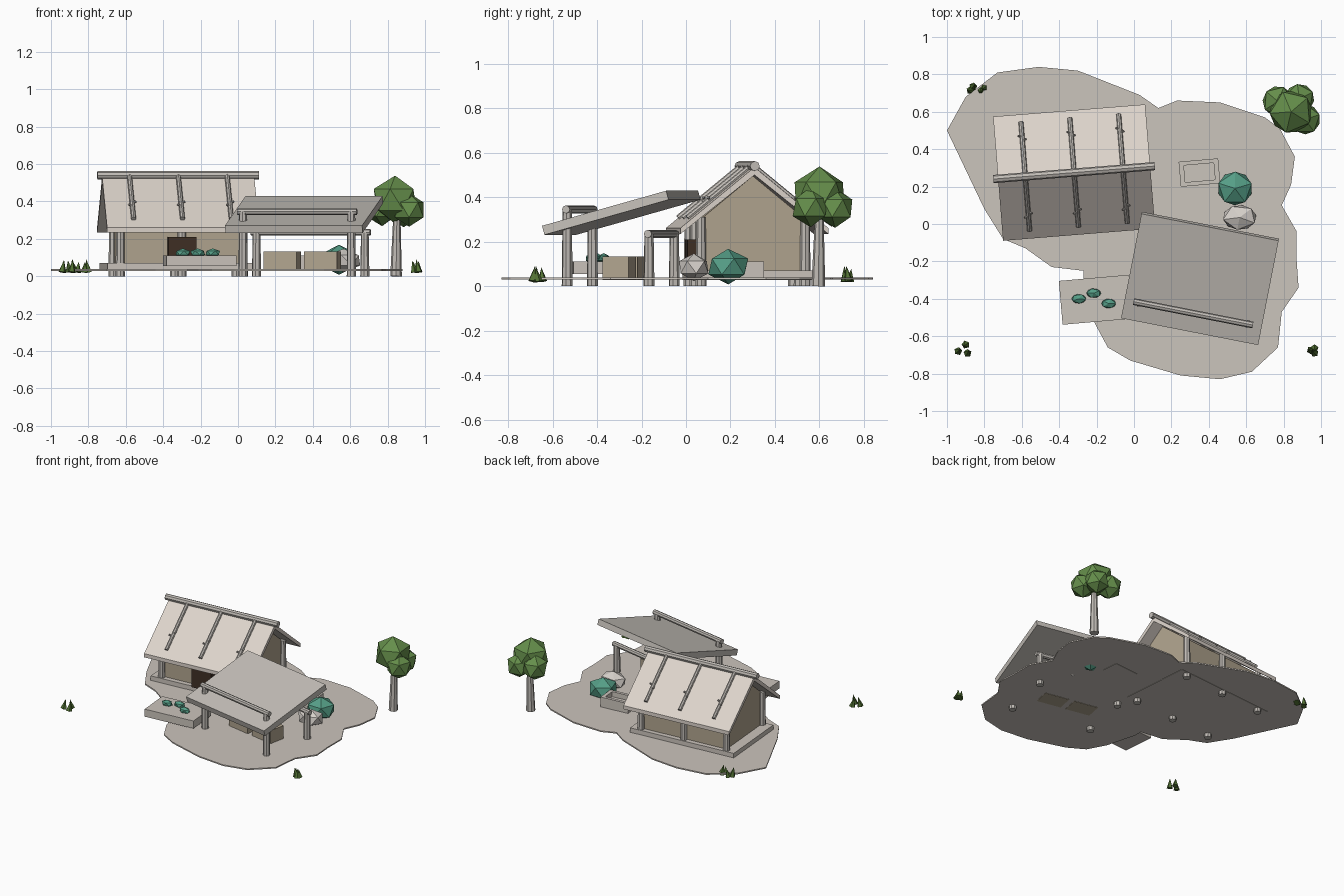
import bpy, bmesh, math, random
from mathutils import Matrix, Vector, Euler

random.seed(4)
if "Cube" in bpy.data.objects:
    bpy.data.objects.remove(bpy.data.objects["Cube"])


def material(name, r, g, b):
    mat = bpy.data.materials.new(name)
    mat.use_nodes = True
    color = [(c / 255) ** 2.2 for c in (r, g, b)] + [1]
    mat.diffuse_color = color
    mat.node_tree.nodes["Principled BSDF"].inputs["Base Color"].default_value = color
    return mat


ground = material("ground stone", 202, 195, 187)
thatch = material("pale roof", 220, 211, 202)
slate = material("canopy grey", 196, 191, 184)
log = material("weathered log", 192, 187, 181)
plaster = material("beige wall", 176, 163, 142)
dark = material("dark door", 66, 51, 41)
leaf = material("leaf green", 101, 141, 76)
grass = material("grass green", 82, 112, 54)
teal = material("teal shrub", 86, 157, 134)
rock = material("pale rock", 213, 207, 201)

WORLD = Matrix()


def frame(x, y, degrees):
    return Matrix.Translation((x, y, 0)) @ Matrix.Rotation(math.radians(degrees), 4, 'Z')


def finish(name, bm, mat, at=WORLD):
    bmesh.ops.recalc_face_normals(bm, faces=bm.faces)
    mesh = bpy.data.meshes.new(name)
    bm.to_mesh(mesh)
    bm.free()
    mesh.materials.append(mat)
    ob = bpy.data.objects.new(name, mesh)
    ob.matrix_world = at
    bpy.context.collection.objects.link(ob)
    return ob


def box(name, mat, at, center, size, tilt=0):
    bm = bmesh.new()
    m = (Matrix.Translation(center) @ Matrix.Rotation(tilt, 4, 'X')
         @ Matrix.Diagonal((*size, 1)))
    bmesh.ops.create_cube(bm, size=1, matrix=m)
    return finish(name, bm, mat, at)


def prism(name, mat, at, points, offset):
    bm = bmesh.new()
    face = bm.faces.new([bm.verts.new(p) for p in points])
    ext = bmesh.ops.extrude_face_region(bm, geom=[face], use_keep_orig=True)
    verts = [e for e in ext["geom"] if isinstance(e, bmesh.types.BMVert)]
    bmesh.ops.translate(bm, verts=verts, vec=offset)
    return finish(name, bm, mat, at)


def pole(name, mat, at, a, b, r1, r2=None, sides=8):
    a, b = Vector(a), Vector(b)
    d = b - a
    m = Matrix.Translation((a + b) / 2) @ d.to_track_quat('Z', 'Y').to_matrix().to_4x4()
    bm = bmesh.new()
    bmesh.ops.create_cone(bm, cap_ends=True, segments=sides, radius1=r1,
                          radius2=r1 if r2 is None else r2, depth=d.length, matrix=m)
    return finish(name, bm, mat, at)


def blob(name, mat, center, radii, turn=0):
    bm = bmesh.new()
    m = (Matrix.Translation(center) @ Matrix.Diagonal((*radii, 1))
         @ Matrix.Rotation(turn, 4, 'Z'))
    bmesh.ops.create_icosphere(bm, subdivisions=1, radius=1, matrix=m)
    return finish(name, bm, mat)


# Ground slab with an irregular outline
outline = [(-1, .5), (-.9, .68), (-.73, .81), (-.51, .84), (-.3, .82), (.03, .69),
           (.13, .62), (.23, .66), (.46, .65), (.58, .61), (.7, .57), (.78, .51),
           (.86, .36), (.84, .21), (.79, .1), (.87, -.04), (.87, -.2), (.88, -.34),
           (.79, -.47), (.77, -.66), (.63, -.79), (.46, -.83), (.25, -.81),
           (-.02, -.73), (-.14, -.66), (-.21, -.53), (-.27, -.31), (-.27, -.25),
           (-.44, -.23), (-.58, -.13), (-.7, -.08), (-.8, .08), (-.9, .29)]
prism("ground", ground, WORLD, [(x, y, .029) for x, y in outline], (0, 0, .009))

# House: platform, walls, door, posts
house = frame(-.32, .275, 4.6)
box("house_platform", ground, house, (0, 0, .049), (.8, .52, .044))
gable = [(-.225, .06), (.225, .06), (.225, .31), (0, .495), (-.225, .31)]
prism("house_walls", plaster, house, [(-.325, y, z) for y, z in gable], (.65, 0, 0))
box("door", dark, house, (0, -.25, .14), (.15, .05, .14))
for x in (-.33, 0, .33):
    for y in (-.235, .235):
        pole("house_post", log, house, (x, y, 0), (x, y, .31), .025, .021)

# House roof, ridge log and roof poles with pegs
chevron = [(-.333, .262), (0, .535), (.333, .262), (.333, .235), (0, .5), (-.333, .235)]
prism("house_roof", thatch, house, [(-.408, y, z) for y, z in chevron], (.816, 0, 0))
pole("ridge_log", log, house, (-.433, 0, .54), (.433, 0, .54), .022)


def roof_z(y):
    return .545 - .82 * abs(y)


for x in (-.262, 0, .262):
    for s in (-1, 1):
        pole("roof_pole", log, house, (x, 0, roof_z(0)), (x, s * .29, roof_z(.29)), .013)
        for side, y in ((-1, .21), (1, .19)):
            pole("roof_peg", log, house, (x, s * y, roof_z(y)),
                 (x + side * .02, s * (y + .01), roof_z(y) + .012), .006, sides=6)

# Open pavilion: tilted slab, posts and two cross logs
pavilion = frame(.353, -.291, -11.1)
box("pavilion_roof", slate, pavilion, (0, 0, .33), (.747, .59, .042), math.radians(15.5))
for name, y, top in (("front", -.19, .345), ("back", .185, .235)):
    for x in (-.295, .295):
        pole(name + "_pavilion_post", log, pavilion, (x, y, 0), (x, y, top), .025, .021)
    pole(name + "_cross_log", log, pavilion, (-.325, y, top), (.325, y, top), .018)

# Two benches under the pavilion
for x, y in ((.236, -.26), (.452, -.3)):
    box("bench", plaster, frame(x, y, -11.1), (0, 0, .08), (.18, .12, .106))

# Front planter with small shrubs
box("planter", ground, frame(-.205, -.405, 5), (0, 0, .083), (.375, .235, .055))
for x, y in ((-.295, -.4), (-.215, -.37), (-.135, -.425)):
    blob("planter_shrub", teal, (x, y, .125), (.043, .028, .024), x * 9)

# Low trough beside the house
trough = frame(.35, .275, 5)
box("trough_base", ground, trough, (0, 0, .05), (.2, .12, .046))
for s in (-1, 1):
    box("trough_long_side", ground, trough, (0, s * .056, .07), (.212, .022, .08))
    box("trough_end", ground, trough, (s * .093, 0, .07), (.026, .09, .08))

# Large shrub and boulder
blob("large_shrub", teal, (.54, .19, .088), (.104, .1, .08), .3)
blob("boulder", rock, (.565, .035, .085), (.1, .074, .062), .8)

# Tree
pole("tree_trunk", log, WORLD, (.845, .595, 0), (.85, .6, .36), .031, .018)
for x, y, z, r in ((.84, .6, .41, .128), (.915, .56, .355, .09),
                   (.77, .655, .36, .092), (.885, .67, .35, .088)):
    blob("tree_crown", leaf, (x, y, z), (r, r, r), random.random() * 3)

# Grass tufts
for tuft in (((-.875, .715), (-.86, .735), (-.82, .715), (-.8, .73)),
             ((-.94, -.68), (-.9, -.645), (-.89, -.69)),
             ((.945, -.675), (.965, -.665), (.965, -.69))):
    for x, y in tuft:
        lean = Vector((random.uniform(-.015, .015), random.uniform(-.015, .015),
                       random.uniform(.05, .07)))
        base = Vector((x, y, .022))
        pole("grass_blade", grass, WORLD, base, base + lean, .022, 0, sides=5)
